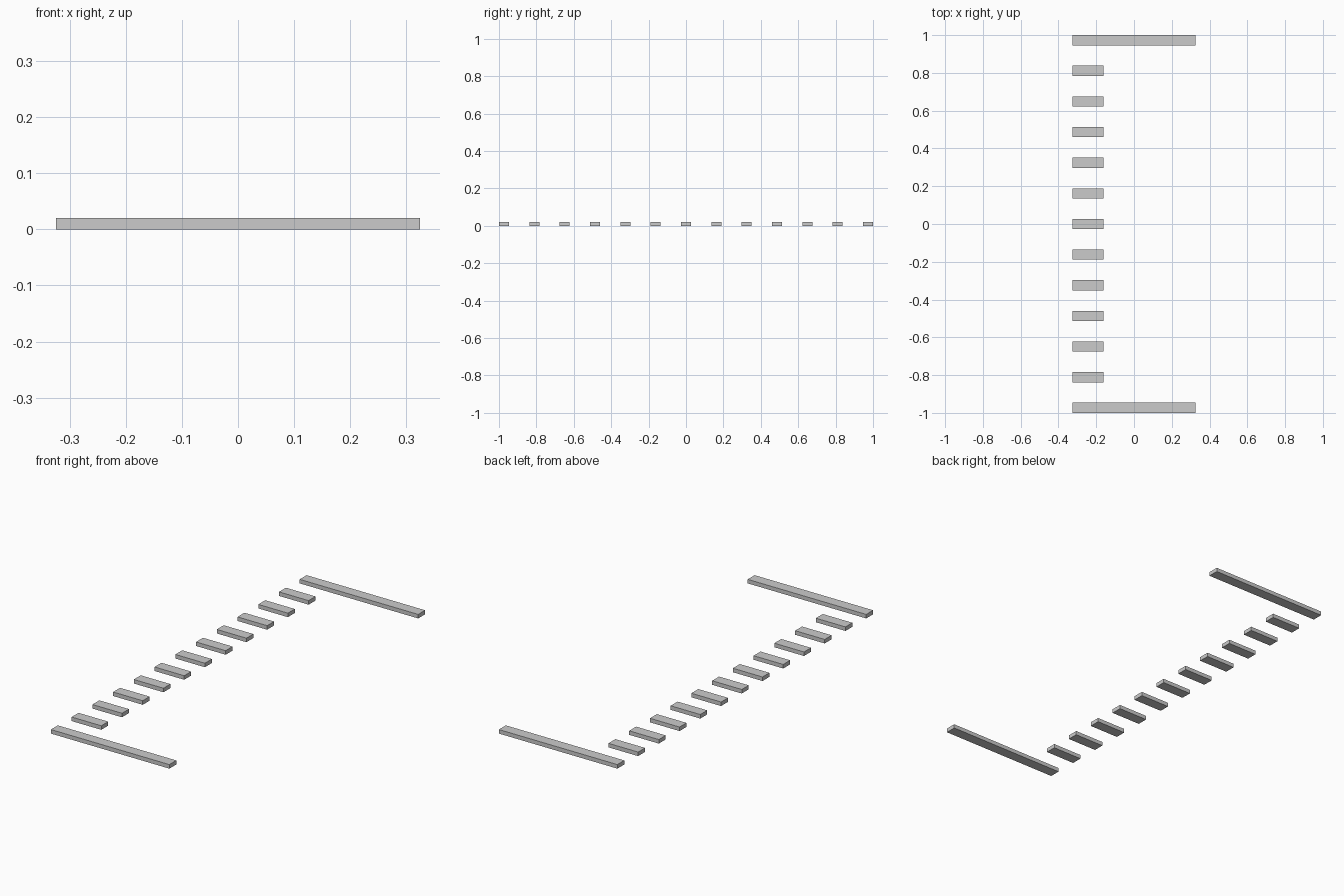
import bpy

if "Cube" in bpy.data.objects:
    bpy.data.objects.remove(bpy.data.objects["Cube"])

U = 2 / 37          # bar width; bars repeat every three widths
HEIGHT = 0.02
LEFT = -6 * U       # shared left edge of all bars


def bar(name, length, y):
    """Flat bar starting at the left edge, resting on the ground."""
    bpy.ops.mesh.primitive_cube_add(size=1, location=(LEFT + length / 2, y, HEIGHT / 2))
    ob = bpy.context.object
    ob.name = name
    ob.scale = (length, U, HEIGHT)
    bpy.ops.object.transform_apply(location=False, rotation=False, scale=True)


# Long end lines at front and back, short dashes between them
for i in range(13):
    y = (i - 6) * 3 * U
    if i in (0, 12):
        bar("front_end_line" if i == 0 else "back_end_line", 12 * U, y)
    else:
        bar(f"short_dash_{i:02d}", 3 * U, y)
